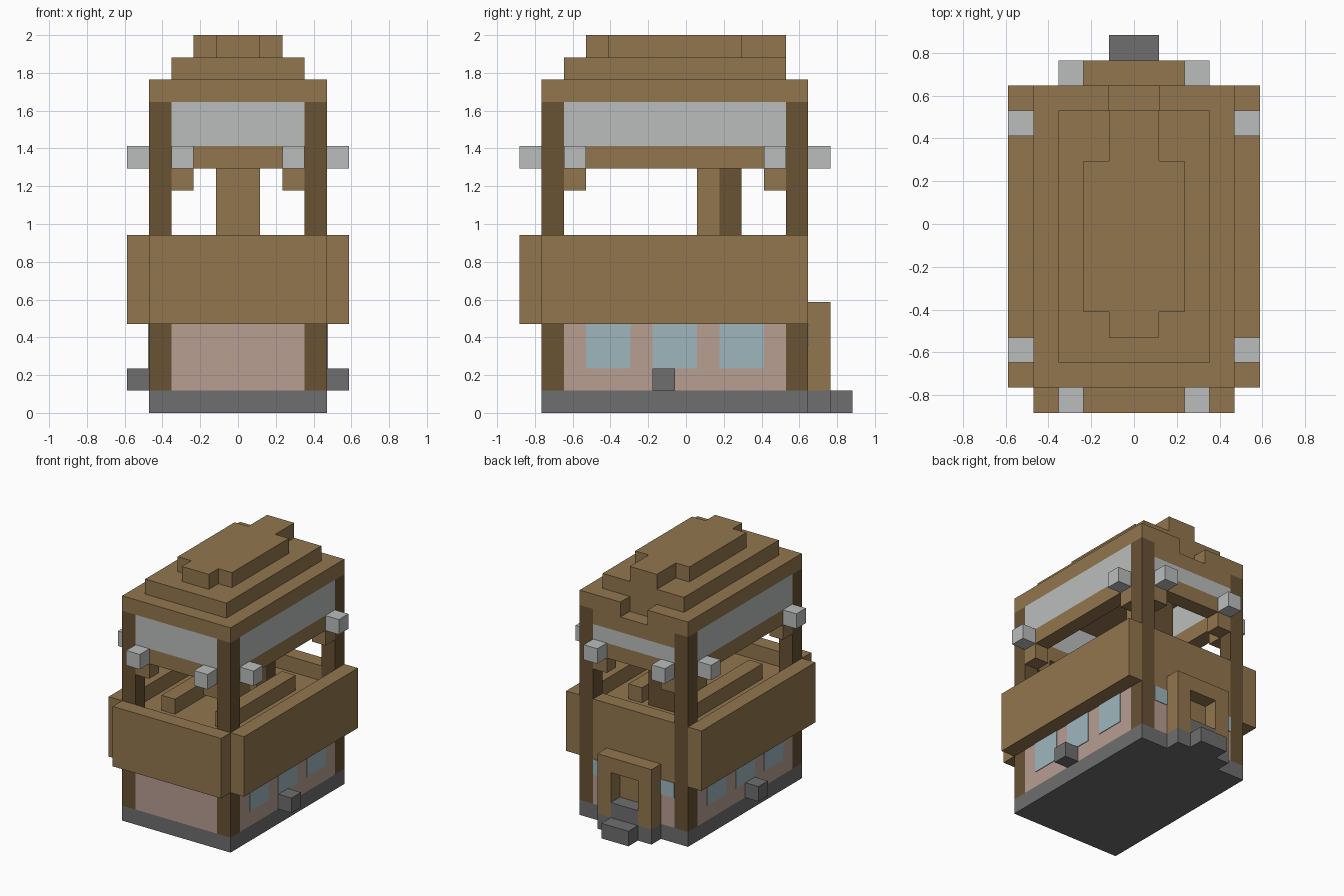
import bpy
import bmesh
from mathutils import Matrix, Vector

cube = bpy.data.objects.get("Cube")
if cube:
    bpy.data.objects.remove(cube, do_unlink=True)

U = 2 / 17  # size of one block


def material(name, rgb):
    m = bpy.data.materials.new(name)
    m.use_nodes = True
    color = (*rgb, 1)
    m.diffuse_color = color
    bsdf = m.node_tree.nodes["Principled BSDF"]
    bsdf.inputs["Base Color"].default_value = color
    bsdf.inputs["Roughness"].default_value = 0.9
    return m


WOOD = material("plank_brown", (0.287, 0.181, 0.076))
DARK = material("dark_timber", (0.138, 0.084, 0.034))
STONE = material("stone_grey", (0.156, 0.156, 0.156))
PALE = material("pale_grey", (0.491, 0.515, 0.503))
PLASTER = material("pink_plaster", (0.479, 0.342, 0.287))
GLASS = material("window_blue", (0.342, 0.468, 0.515))


def part(name, mat, *boxes, mirror=False):
    """One object from boxes (x0, x1, y0, y1, z0, z1) in block units."""
    bm = bmesh.new()
    for x0, x1, y0, y1, z0, z1 in boxes:
        spans = [(x0, x1)] + ([(-x1, -x0)] if mirror else [])
        for a, b in spans:
            center = Vector((a + b, y0 + y1, z0 + z1)) * U / 2
            size = Vector((b - a, y1 - y0, z1 - z0)) * U
            bmesh.ops.create_cube(bm, size=1, matrix=Matrix.LocRotScale(center, None, size))
    mesh = bpy.data.meshes.new(name)
    bm.to_mesh(mesh)
    bm.free()
    mesh.materials.append(mat)
    obj = bpy.data.objects.new(name, mesh)
    bpy.context.collection.objects.link(obj)
    return obj


F, B = -6.5, 5.5  # front and back faces of the body

# Stone base, entrance steps and side blocks
part("base", STONE, (-4, 4, F, B, 0, 1))
part("entrance_steps", STONE, (-2, 2, B, B + 1, 0, 1), (-1, 1, B + 1, B + 2, 0, 1),
     (-1, 1, B, B + 1, 1, 2))
part("side_blocks", STONE, (4, 5, -1.5, -0.5, 1, 2), mirror=True)

# Corner posts
part("corner_posts", DARK, (3, 4, F, F + 1, 1, 14), (3, 4, B - 1, B, 1, 14), mirror=True)

# Plaster walls of the lower storey
part("end_walls", PLASTER, (-3, 3, F, F + 1, 1, 4), (-3, 3, B - 1, B, 1, 4))
part("side_walls", PLASTER, (3, 4, F + 1, B - 1, 1, 4), mirror=True)

# Window panes
T = 0.04
part("side_windows", GLASS, *[(4, 4 + T, y, y + 2, 2, 4) for y in (-4.5, -1.5, 1.5)], mirror=True)
part("back_windows", GLASS, (2, 3, B, B + T, 3, 4), mirror=True)

# Door and its frame
part("door", WOOD, (-1, 1, B, B + T, 2, 4))
part("door_frame", WOOD, (-2, -1, B, B + 1, 1, 5), (1, 2, B, B + 1, 1, 5), (-1, 1, B, B + 1, 4, 5))

# Balcony parapets, deck and benches
part("side_parapets", WOOD, (4, 5, F, B, 4, 8), mirror=True)
part("front_parapet", WOOD, (-4, 4, F - 1, F, 4, 8))
part("back_parapet", WOOD, (-3, 3, B - 1, B, 4, 8))
part("deck", WOOD, (-3, 3, F, B - 1, 4, 7), (-4, -3, F + 1, B - 1, 4, 7), (3, 4, F + 1, B - 1, 4, 7))
part("benches", WOOD, (1.5, 2.5, F + 2, B - 3, 7, 8), mirror=True)

# Central column
part("column_front", WOOD, (-1, 1, 0.5, 1.5, 7, 14))
part("column_back", DARK, (-1, 1, 1.5, 2.5, 7, 14))

# Beams under the roof, with brackets against the posts
part("end_beams", WOOD, (-3, 3, F, F + 1, 11, 12), (-3, 3, B - 1, B, 11, 12))
part("side_beams", WOOD, (3, 4, F + 1, B - 1, 11, 12), mirror=True)
part("brackets", WOOD,
     (2, 3, F, F + 1, 10, 11), (2, 3, B - 1, B, 10, 11),
     (3, 4, F + 1, F + 2, 10, 11), (3, 4, B - 2, B - 1, 10, 11), mirror=True)

# Pale upper panels
part("end_panels", PALE, (-3, 3, F, F + 1, 12, 14), (-3, 3, B - 1, B, 12, 13))
part("side_panels", PALE, (3, 4, F + 1, B - 1, 12, 14), mirror=True)
part("back_lintel", WOOD, (-3, 3, B - 1, B, 13, 14))

# Lanterns
part("lanterns", PALE,
     (2, 3, F - 1, F, 11, 12), (2, 3, B, B + 1, 11, 12),
     (4, 5, F + 1, F + 2, 11, 12), (4, 5, B - 2, B - 1, 11, 12), mirror=True)

# Stepped roof with a notch at the back
part("roof_eaves", WOOD, (-4, 4, F, B - 1, 14, 15), (-4, -1, B - 1, B, 14, 15), (1, 4, B - 1, B, 14, 15))
part("roof_middle", WOOD, (-3, 3, F + 1, B - 1, 15, 16))
part("roof_cap", WOOD, (-2, 2, -3.5, 2.5, 16, 17), (-1, 1, -4.5, -3.5, 16, 17), (-1, 1, 2.5, 4.5, 16, 17))
